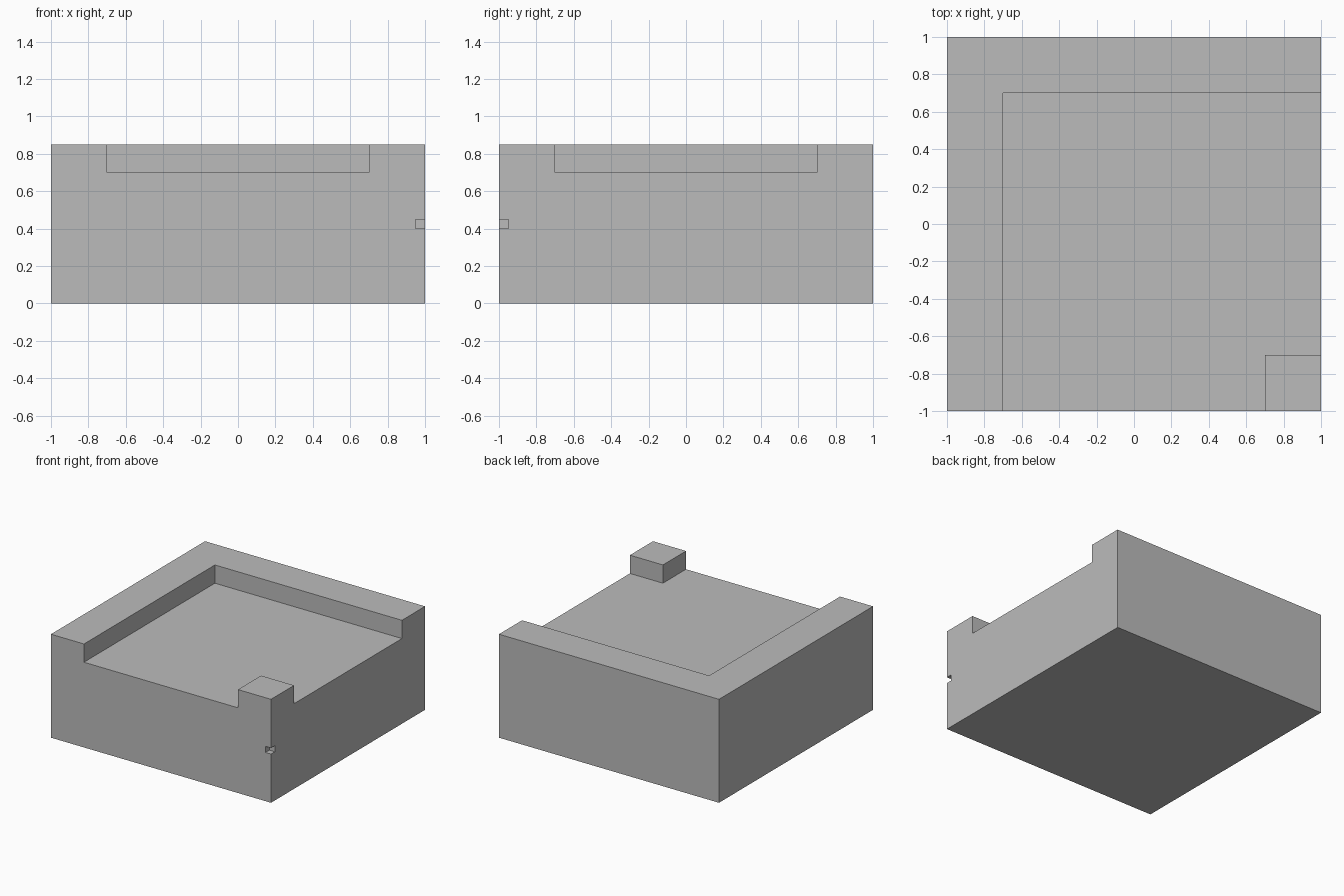
import bpy
import bmesh

default_cube = bpy.data.objects.get("Cube")
if default_cube:
    bpy.data.objects.remove(default_cube, do_unlink=True)

HALF = 1.0     # half width of the block
RIM = 0.7      # inner edge of the raised rim and corner post
FLOOR = 0.7    # height of the recessed floor
TOP = 0.85     # height of the rim
OUT = 1.2      # cutters overshoot the block

grey = bpy.data.materials.new("plain grey")
grey.use_nodes = True
grey.diffuse_color = (0.5, 0.5, 0.5, 1)
grey.node_tree.nodes["Principled BSDF"].inputs["Base Color"].default_value = (0.5, 0.5, 0.5, 1)


def prism(name, outline, bottom, top):
    """Extrude a flat outline upwards into a solid."""
    bm = bmesh.new()
    base = bm.faces.new([bm.verts.new((x, y, bottom)) for x, y in outline])
    grown = bmesh.ops.extrude_face_region(bm, geom=[base])["geom"]
    verts = [g for g in grown if isinstance(g, bmesh.types.BMVert)]
    bmesh.ops.translate(bm, vec=(0, 0, top - bottom), verts=verts)
    bmesh.ops.recalc_face_normals(bm, faces=bm.faces[:])
    mesh = bpy.data.meshes.new(name)
    bm.to_mesh(mesh)
    bm.free()
    mesh.materials.append(grey)
    obj = bpy.data.objects.new(name, mesh)
    bpy.context.collection.objects.link(obj)
    return obj


def rectangle(x0, x1, y0, y1):
    return [(x0, y0), (x1, y0), (x1, y1), (x0, y1)]


def cut(target, cutter):
    """Subtract the cutter from the target and discard it."""
    mod = target.modifiers.new("cut", 'BOOLEAN')
    mod.operation = 'DIFFERENCE'
    mod.solver = 'EXACT'
    mod.object = cutter
    bpy.context.view_layer.objects.active = target
    bpy.ops.object.modifier_apply(modifier=mod.name)
    bpy.data.objects.remove(cutter, do_unlink=True)


# Solid block
block = prism("tray_block", rectangle(-HALF, HALF, -HALF, HALF), 0, TOP)

# Recess that leaves two rims and a corner post standing
recess = [(-RIM, -OUT), (RIM, -OUT), (RIM, -RIM), (OUT, -RIM), (OUT, RIM), (-RIM, RIM)]
cut(block, prism("recess_cutter", recess, FLOOR, OUT))

# Small notch in the front corner edge
cut(block, prism("notch_cutter", rectangle(0.95, OUT, -OUT, -0.95), 0.4, 0.45))
